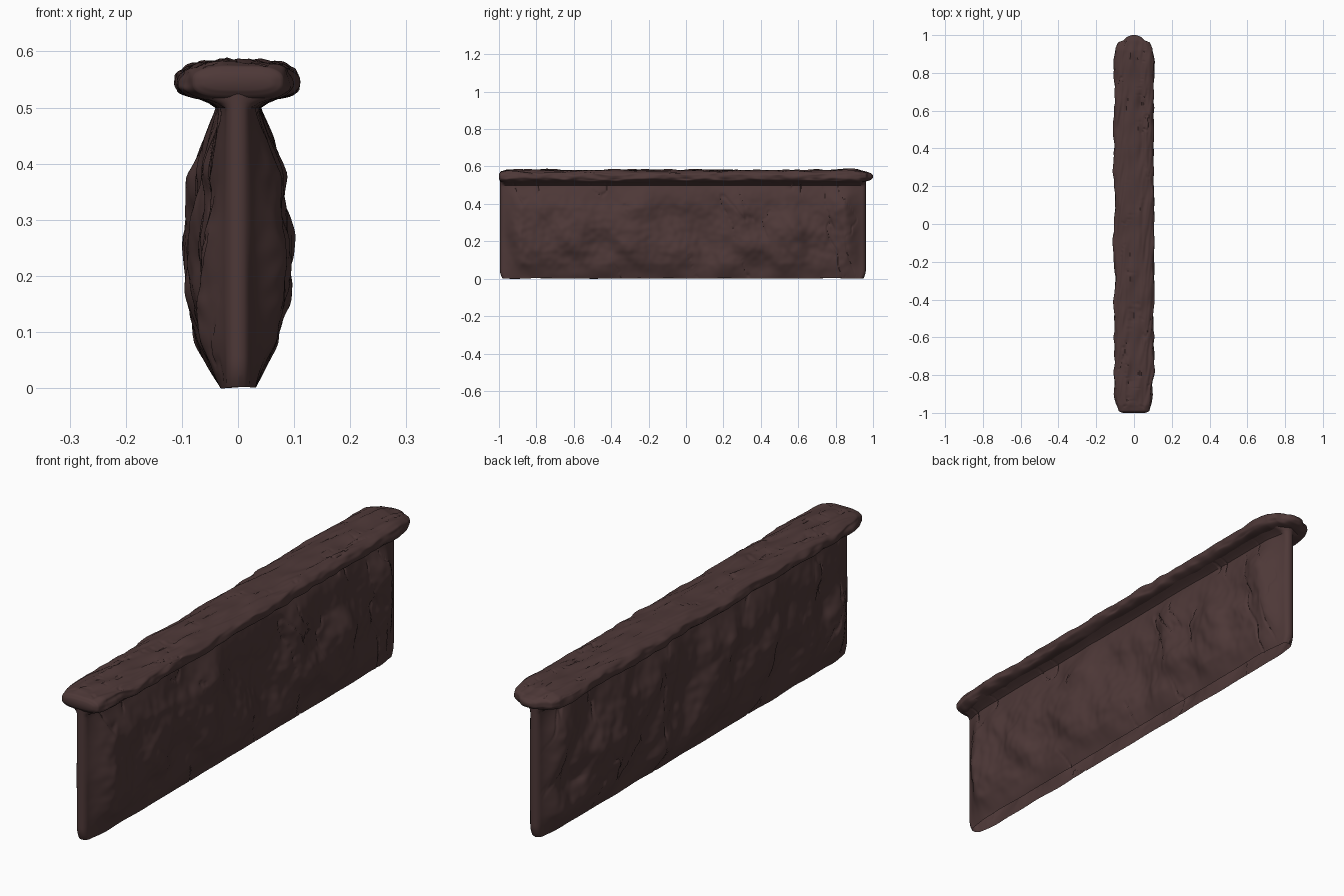
import bpy, bmesh, math
from mathutils import Vector, noise

if "Cube" in bpy.data.objects:
    bpy.data.objects.remove(bpy.data.objects["Cube"])

mat = bpy.data.materials.new("dark_bark")
mat.diffuse_color = (0.076, 0.040, 0.039, 1)
mat.use_nodes = True
mat.node_tree.nodes["Principled BSDF"].inputs["Base Color"].default_value = mat.diffuse_color


def smooth(t):
    t = max(0.0, min(1.0, t))
    return t * t * (3 - 2 * t)


def interp(points, t):
    for (a, va), (b, vb) in zip(points, points[1:]):
        if t <= b:
            return va + (vb - va) * max(0.0, (t - a) / (b - a))
    return points[-1][1]


def n(x, y, z):
    return noise.noise(Vector((x, y, z)))


def crack(u, v, seed):
    # narrow broken fissures along noise contour lines
    line = abs(n(u + 0.3 * n(u * 3, v * 3, seed), v, seed))
    mask = smooth(n(u * 0.7, v * 0.7, seed + 9) * 4)
    return max(0.0, 1 - line / 0.035) * mask


def loft(name, rings, closed=True, hidden=None):
    # skin a list of sections; closed sections also get end caps
    bm = bmesh.new()
    loops = [[bm.verts.new(p) for p in ring] for ring in rings]
    k = len(loops[0])
    for a, b in zip(loops, loops[1:]):
        for i in range(k if closed else k - 1):
            j = (i + 1) % k
            bm.faces.new((a[i], a[j], b[j], b[i]))
    if closed:
        bm.faces.new(loops[0])
        bm.faces.new(loops[-1])
    bmesh.ops.remove_doubles(bm, verts=bm.verts, dist=1e-5)
    bmesh.ops.recalc_face_normals(bm, faces=bm.faces)
    if hidden:
        inner = [f for f in bm.faces if hidden(f.calc_center_median())]
        bmesh.ops.delete(bm, geom=inner, context='FACES')
    mesh = bpy.data.meshes.new(name)
    bm.to_mesh(mesh)
    bm.free()
    obj = bpy.data.objects.new(name, mesh)
    bpy.context.collection.objects.link(obj)
    mesh.materials.append(mat)
    bpy.context.view_layer.objects.active = obj
    obj.select_set(True)
    bpy.ops.object.shade_smooth_by_angle(angle=math.radians(50))
    obj.select_set(False)
    return obj


# Thin slab shell, open underneath: pinched ends, swollen belly, lumpy sides
BULGE = [(0, 0.0), (0.03, 0.25), (0.08, 0.65), (0.15, 0.9), (0.27, 1.0),
         (0.38, 0.85), (0.44, 0.5), (0.5, 0.12), (0.54, 0.05)]
Y0, Y1, ROWS, COLS = -0.995, 0.962, 380, 64


def half_width(side, y, z):
    d = min(y - Y0, Y1 - y)
    end = smooth(d / 0.12)
    rim = 0.020 * math.sqrt(max(0.0, 1 - (1 - min(1, d / 0.02)) ** 2))
    s = side * 7.3
    swell = (0.038 + 0.050 * n(y * 5, z * 5, s) + 0.018 * n(y * 11 + z * 4, z * 8, s + 3)
             + 0.004 * n(y * 30, z * 30, s))
    w = rim + 0.012 * end + interp(BULGE, z) * max(-0.01, swell) * end
    w -= 0.007 * crack(y * 9 + z * 4, z * 3, s + 20) * end
    w += 0.055 * smooth((z - 0.497) / 0.032) * smooth(d / 0.03)
    return max(0.0, w)


rings = []
for r in range(ROWS + 1):
    t = r / ROWS
    y = Y0 + (Y1 - Y0) * (0.4 * (0.5 - 0.5 * math.cos(math.pi * t)) + 0.6 * t)
    zs = [0.524 * c / COLS for c in range(COLS + 1)]
    corner = lambda z: y * (1 - 0.014 * max(0, 1 - z / 0.05) ** 2)
    foot = lambda s, z: z + 0.004 * (0.5 + n(y * 7, s, 5)) * max(0, 1 - z / 0.02)
    right = [(half_width(1, y, z), corner(z), foot(1, z)) for z in zs]
    left = [(-half_width(-1, y, z), corner(z), foot(-1, z)) for z in reversed(zs)]
    rings.append(right + left)
loft("wall_slab", rings, closed=False,
     hidden=lambda p: p.z > 0.5235 and abs(p.y) < 0.95)

# Rounded overhanging top rail with lengthwise grain
WIDTH = [(-1, 0.06), (-0.992, 0.08), (-0.95, 0.098), (-0.9, 0.104), (0.86, 0.106),
         (0.93, 0.096), (0.962, 0.08), (0.972, 0.055), (0.992, 0.035), (1.0, 0.012)]
HEIGHT = [(-1, 0.014), (-0.99, 0.028), (-0.96, 0.034), (0.92, 0.034), (0.97, 0.024),
          (0.99, 0.017), (1.0, 0.006)]
rings, K = [], 96
for r in range(401):
    t = r / 400
    y = -0.4 * math.cos(math.pi * t) + 0.6 * (2 * t - 1)
    w, h = interp(WIDTH, y), interp(HEIGHT, y)
    fade = smooth((1 - abs(y)) / 0.06)
    ring = []
    for k in range(K):
        a = 2 * math.pi * k / K
        c, s = math.cos(a), math.sin(a)
        x = w * math.copysign(abs(c) ** 0.6, c)
        z = 0.546 + h * math.copysign(abs(s) ** 0.75, s)
        x += c * fade * (0.012 * n(y * 5, c * 2, 40) + 0.008 * n(y * 16, s * 2, 44))
        z += 0.008 * n(y * 4, c, 70) * fade * (1 - abs(s))
        top = fade * max(0, s)
        g = x - 0.12 * y  # grain runs slightly askew
        z += top * (0.011 * n(g * 26, y * 4, 50) + 0.007 * n(g * 60, y * 9, 55))
        z -= top * 0.006 * crack(g * 20, y * 4, 60)
        ring.append((x, y, z))
    rings.append(ring)
loft("top_rail", rings,
     hidden=lambda p: abs(p.x) < 0.055 and p.z < 0.53 and abs(p.y) < 0.94)
